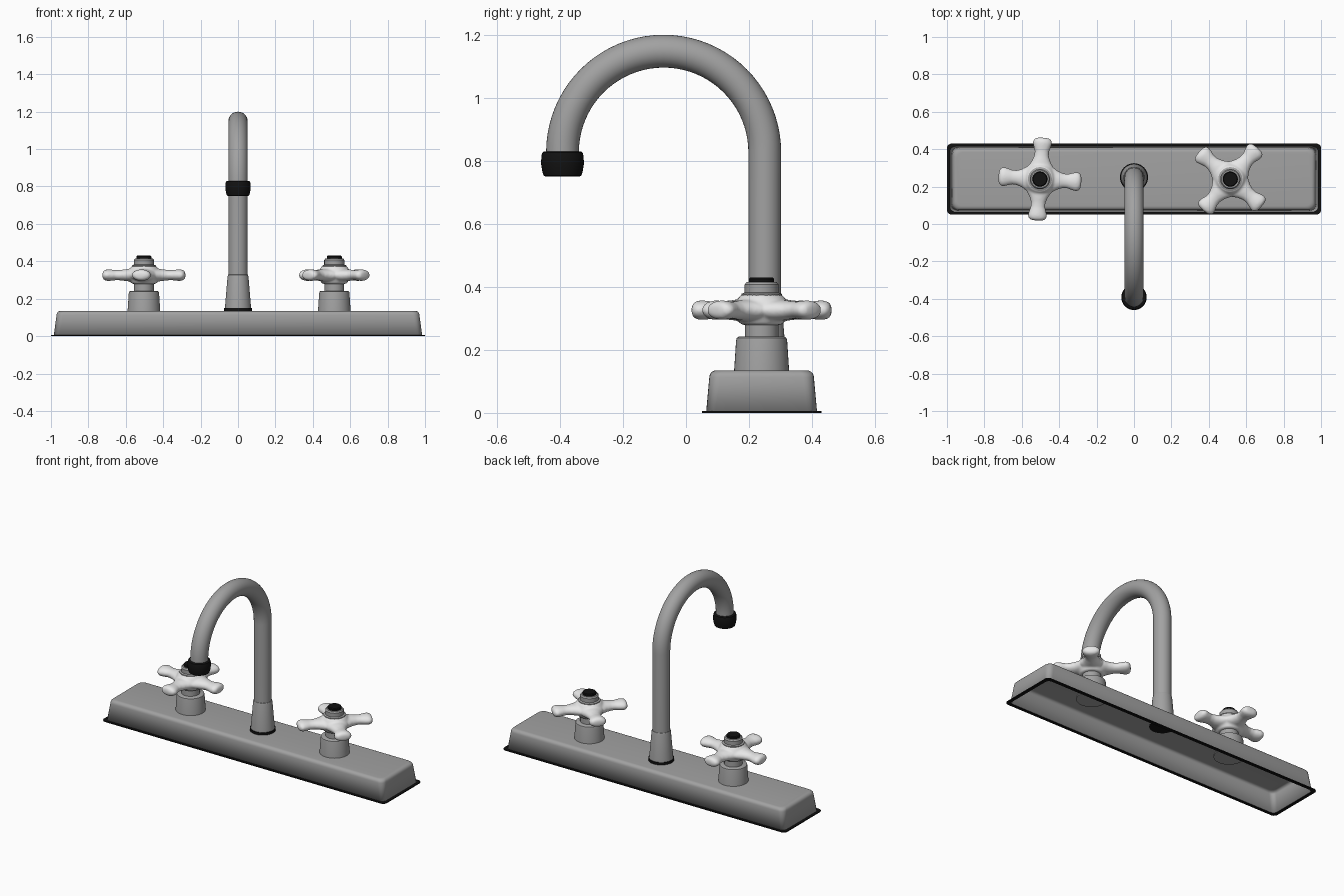
import bpy
import bmesh
from math import sin, cos, pi, radians
from mathutils import Vector, Matrix

cube = bpy.data.objects.get("Cube")
if cube:
    bpy.data.objects.remove(cube, do_unlink=True)


def material(name, value):
    m = bpy.data.materials.new(name)
    m.use_nodes = True
    colour = (value, value, value, 1)
    m.diffuse_color = colour
    m.node_tree.nodes["Principled BSDF"].inputs["Base Color"].default_value = colour
    return m


METAL = material("grey metal", 0.36)
WHITE = material("white handle", 0.8)
BLACK = material("black rubber", 0.006)


def add_loft(bm, rings, cap_start=True, cap_end=True):
    """Skin a list of equally long point loops."""
    loops = [[bm.verts.new(p) for p in ring] for ring in rings]
    n = len(loops[0])
    for a, b in zip(loops, loops[1:]):
        for i in range(n):
            j = (i + 1) % n
            bm.faces.new((a[i], a[j], b[j], b[i]))
    if cap_start:
        bm.faces.new(loops[0][::-1])
    if cap_end:
        bm.faces.new(loops[-1])


def finish(name, bm, mat, location=(0, 0, 0), angle=35):
    bmesh.ops.recalc_face_normals(bm, faces=bm.faces)
    mesh = bpy.data.meshes.new(name)
    bm.to_mesh(mesh)
    bm.free()
    mesh.materials.append(mat)
    ob = bpy.data.objects.new(name, mesh)
    ob.location = location
    bpy.context.collection.objects.link(ob)
    bpy.ops.object.select_all(action="DESELECT")
    ob.select_set(True)
    bpy.context.view_layer.objects.active = ob
    bpy.ops.object.shade_smooth_by_angle(angle=radians(angle))
    return ob


def circle(r, z, n=40):
    return [Vector((r * cos(2 * pi * i / n), r * sin(2 * pi * i / n), z)) for i in range(n)]


def lathe(name, profile, mat, location):
    bm = bmesh.new()
    add_loft(bm, [circle(r, z) for r, z in profile])
    return finish(name, bm, mat, location)


def rounded_rect(hx, hy, r, z, steps=5):
    points = []
    for k, (sx, sy) in enumerate(((1, 1), (-1, 1), (-1, -1), (1, -1))):
        for i in range(steps + 1):
            a = (k + i / steps) * pi / 2
            points.append((sx * (hx - r) + r * cos(a), sy * (hy - r) + r * sin(a), z))
    return points


DECK_Y = 0.24
DECK_Z = 0.135

# Hollow deck plate, open underneath, with a rounded top edge
bm = bmesh.new()
rings = [rounded_rect(0.985, 0.176, 0.03, 0.003)]
for i in range(6):
    a = i / 5 * pi / 2
    inset = 0.022 * (1 - cos(a))
    rings.append(rounded_rect(0.97 - inset, 0.166 - inset, 0.035, 0.113 + 0.022 * sin(a)))
add_loft(bm, rings, cap_start=False)
deck = finish("deck_plate", bm, METAL, (0, DECK_Y, 0))
shell = deck.modifiers.new("shell", "SOLIDIFY")
shell.thickness = 0.005
shell.offset = -1

# Thin gasket around the foot of the deck
bm = bmesh.new()
section = ((0.98, 0.171, 0), (1.0, 0.19, 0), (1.0, 0.19, 0.006), (0.98, 0.171, 0.006))
add_loft(bm, [rounded_rect(hx, hy, 0.025, z) for hx, hy, z in section + section[:1]], False, False)
bmesh.ops.remove_doubles(bm, verts=bm.verts, dist=0.0001)
finish("deck_gasket", bm, BLACK, (0, DECK_Y, 0))

# Gooseneck spout: straight riser, then a half circle
SPOUT_Y, BEND_R, BEND_Z, TUBE_R = 0.25, 0.321, 0.827, 0.052
bm = bmesh.new()
tube = [[p + Vector((0, SPOUT_Y, 0)) for p in circle(TUBE_R, 0.2, 32)]]
for i in range(41):
    turn = Matrix.Rotation(pi * i / 40, 4, "X")
    centre = Vector((0, SPOUT_Y - BEND_R, BEND_Z))
    tube.append([centre + turn @ (p + Vector((0, BEND_R, 0))) for p in circle(TUBE_R, 0, 32)])
add_loft(bm, tube)
finish("spout_tube", bm, METAL)

lathe("spout_collar", [(0.07, 0.15), (0.056, 0.318), (0.053, 0.328), (0.048, 0.33)],
      METAL, (0, SPOUT_Y, 0))
lathe("spout_gasket", [(0.075, 0.13), (0.075, 0.15)], BLACK, (0, SPOUT_Y, 0))
lathe("spout_aerator",
      [(0.054, 0.75), (0.06, 0.753), (0.064, 0.766), (0.068, 0.79), (0.067, 0.815),
       (0.064, 0.826), (0.058, 0.83)],
      BLACK, (0, SPOUT_Y - 2 * BEND_R, 0))


def cross_handle(name, location, rotation):
    """Hub and four flared arms, blended into one smooth body."""
    bm = bmesh.new()
    hub = [(0.06, -0.047), (0.068, -0.043), (0.078, -0.025), (0.088, 0), (0.085, 0.02),
           (0.074, 0.038), (0.066, 0.048), (0.058, 0.05)]
    add_loft(bm, [circle(r, z) for r, z in hub])
    # distance along the arm, half width, half height
    arm = [(0.02, 0.072, 0.034), (0.07, 0.066, 0.034), (0.095, 0.05, 0.032),
           (0.125, 0.039, 0.028), (0.15, 0.039, 0.027), (0.175, 0.047, 0.03),
           (0.195, 0.052, 0.031), (0.21, 0.048, 0.028), (0.219, 0.036, 0.02), (0.222, 0.016, 0.01)]
    for k in range(4):
        turn = Matrix.Rotation(rotation + k * pi / 2, 4, "Z")
        add_loft(bm, [[turn @ Vector((d, w * p.x, h * p.y)) for p in circle(1, 0, 24)]
                      for d, w, h in arm])
    ob = finish(name, bm, WHITE, location, 180)
    blend = ob.modifiers.new("blend", "REMESH")
    blend.mode = "VOXEL"
    blend.voxel_size = 0.006
    blend.use_smooth_shade = True
    soften = ob.modifiers.new("soften", "SMOOTH")
    soften.factor = 0.5
    soften.iterations = 8


# Two valves, each with pedestal, stem, cross handle, top collar and cap
for side, x, angle in (("right", -0.503, -4), ("left", 0.515, 49)):
    at = (x, DECK_Y, 0)
    lathe(side + "_pedestal", [(0.088, DECK_Z - 0.012), (0.081, 0.23), (0.079, 0.238), (0.072, 0.242)],
          METAL, at)
    lathe(side + "_stem", [(0.053, 0.23), (0.053, 0.3)], METAL, at)
    cross_handle(side + "_handle", (x, DECK_Y, 0.326), radians(angle))
    lathe(side + "_top_collar",
          [(0.064, 0.36), (0.064, 0.378), (0.054, 0.382), (0.054, 0.407), (0.048, 0.415)], METAL, at)
    lathe(side + "_cap", [(0.04, 0.41), (0.04, 0.425), (0.036, 0.43)], BLACK, at)
